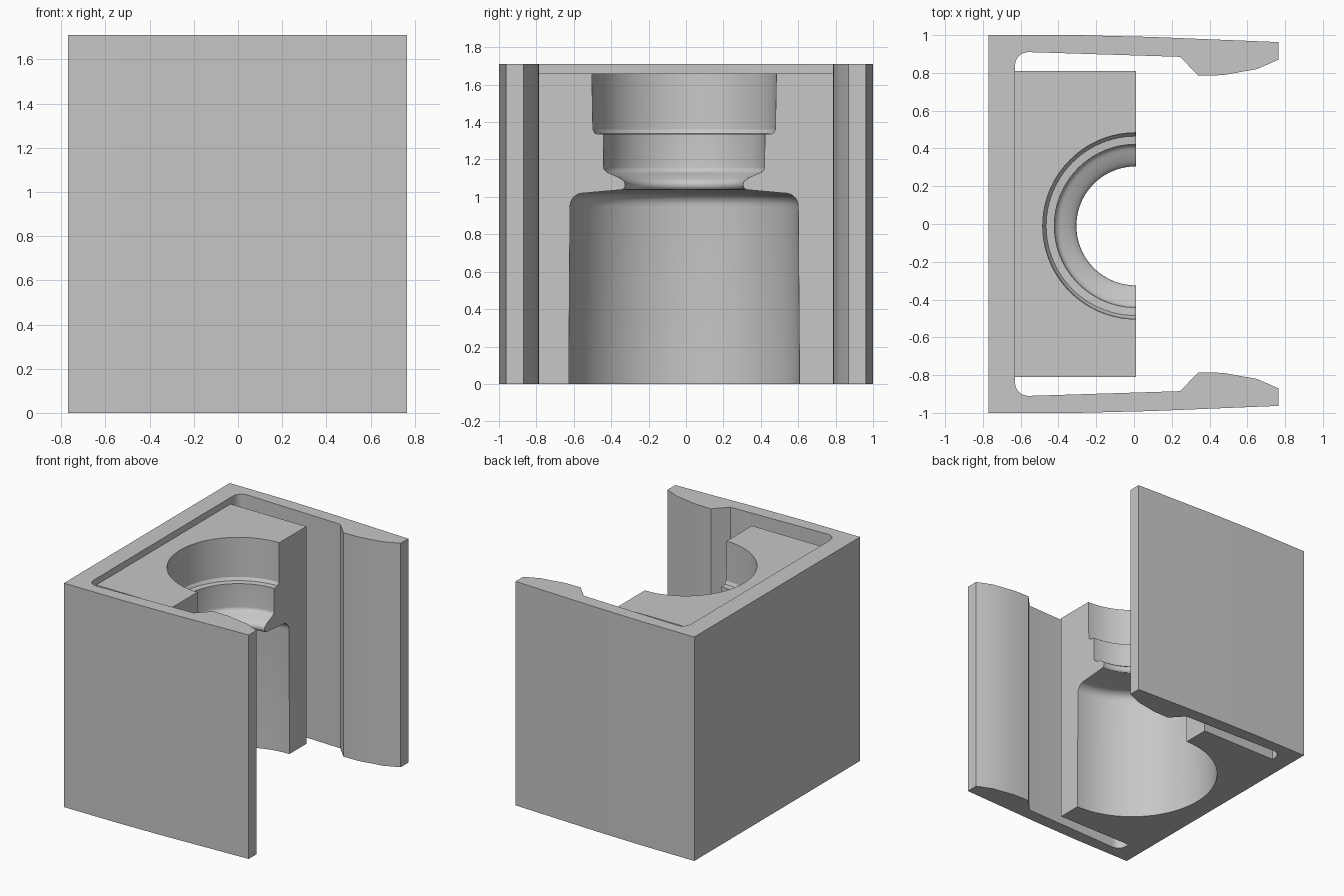
import bpy, bmesh, math

HEIGHT = 1.71
BLOCK_TOP = 1.66

cube = bpy.data.objects.get("Cube")
if cube:
    bpy.data.objects.remove(cube, do_unlink=True)

grey = bpy.data.materials.new("plain_grey")
grey.use_nodes = True
colour = (0.57, 0.57, 0.57, 1)
grey.diffuse_color = colour
grey.node_tree.nodes["Principled BSDF"].inputs["Base Color"].default_value = colour


def make_object(name, bm):
    bmesh.ops.recalc_face_normals(bm, faces=bm.faces)
    mesh = bpy.data.meshes.new(name)
    bm.to_mesh(mesh)
    bm.free()
    mesh.materials.append(grey)
    obj = bpy.data.objects.new(name, mesh)
    bpy.context.collection.objects.link(obj)
    return obj


def extrude_outline(name, outline, bottom, top):
    bm = bmesh.new()
    face = bm.faces.new([bm.verts.new((x, y, bottom)) for x, y in outline])
    result = bmesh.ops.extrude_face_region(bm, geom=[face])
    verts = [v for v in result["geom"] if isinstance(v, bmesh.types.BMVert)]
    bmesh.ops.translate(bm, verts=verts, vec=(0, 0, top - bottom))
    return make_object(name, bm)


def arc(cx, cz, rx, rz, start, end, steps=6):
    angles = [math.radians(start + (end - start) * i / steps) for i in range(steps + 1)]
    return [(cx + rx * math.cos(a), cz + rz * math.sin(a)) for a in angles]


def revolve(name, profile, centre, segments=96):
    bm = bmesh.new()
    rings = []
    for r, z in profile:
        rings.append([bm.verts.new((centre[0] + r * math.cos(math.tau * i / segments),
                                    centre[1] + r * math.sin(math.tau * i / segments), z))
                      for i in range(segments)])
    for low, high in zip(rings, rings[1:]):
        for i in range(segments):
            j = (i + 1) % segments
            bm.faces.new((low[i], low[j], high[j], high[i]))
    bm.faces.new(rings[0])
    bm.faces.new(rings[-1])
    return make_object(name, bm)


def combine(target, tool, operation):
    mod = target.modifiers.new(operation.lower(), "BOOLEAN")
    mod.operation = operation
    mod.solver = "EXACT"
    mod.object = tool
    bpy.context.view_layer.objects.active = target
    bpy.ops.object.modifier_apply(modifier=mod.name)
    bpy.data.objects.remove(tool, do_unlink=True)


# C-shaped clip: back wall and two hooked spring arms
half = [(-0.77, 1.0), (-0.3, 1.0), (0.1, 0.99), (0.765, 0.963), (0.765, 0.87),
        (0.65, 0.82), (0.47, 0.788), (0.34, 0.785), (0.245, 0.885)]
half += arc(-0.56, 0.84, 0.07, 0.07, 90, 180)
outline = half + [(x, -y) for x, y in reversed(half)]
holder = extrude_outline("clip_holder", outline, 0, HEIGHT)

# Solid block between the arms, sunk into the back wall
block = [(-0.7, -0.81), (0.01, -0.81), (0.01, 0.81), (-0.7, 0.81)]
combine(holder, extrude_outline("block", block, 0, BLOCK_TOP), "UNION")

# Bottle-shaped recess: body, shoulder, neck, collar and cap
profile = [(0.616, -0.1), (0.616, 0.15), (0.61, 0.95)]
profile += arc(0.54, 0.95, 0.07, 0.07, 0, 80)
profile += [(0.37, 1.035)]
profile += arc(0.345, 1.065, 0.03, 0.03, 240, 120)
profile += [(0.35, 1.105), (0.39, 1.122)]
profile += arc(0.385, 1.16, 0.045, 0.035, -60, 0)
profile += [(0.432, 1.335), (0.475, 1.338), (0.488, 1.36), (0.496, 1.8)]
combine(holder, revolve("recess_cutter", profile, (0.01, -0.01)), "DIFFERENCE")

bpy.ops.object.select_all(action="DESELECT")
holder.select_set(True)
bpy.context.view_layer.objects.active = holder
bpy.ops.object.shade_smooth_by_angle(angle=math.radians(25))
